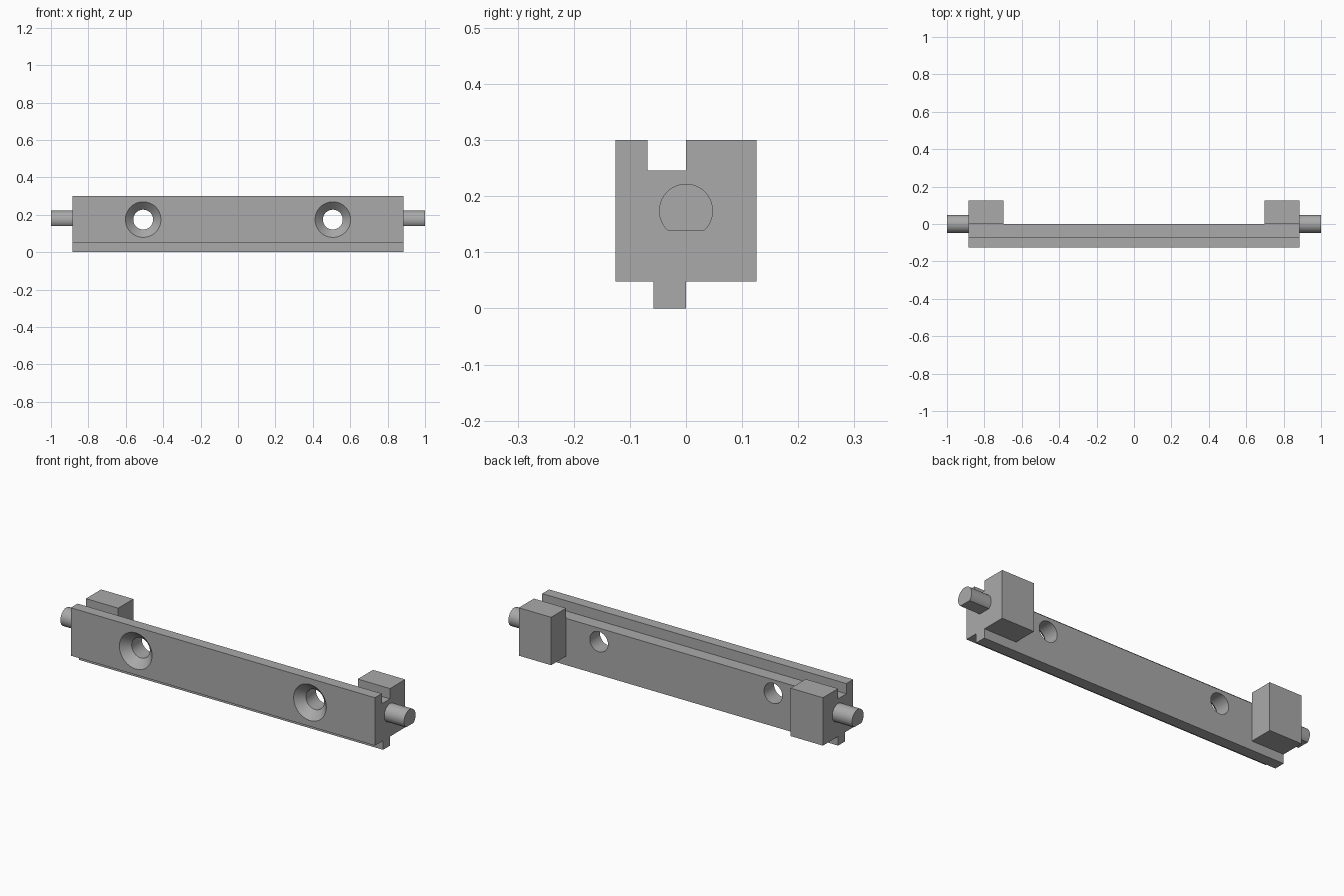
import bpy, bmesh, math

cube = bpy.data.objects.get("Cube")
if cube:
    bpy.data.objects.remove(cube, do_unlink=True)

AXIS_Z = 0.174      # height of pins and screw holes
BODY_X = 0.885      # half length of the rail
HALF = 0.126        # half depth of the body

grey = bpy.data.materials.new("plain grey")
grey.use_nodes = True
colour = (0.4, 0.4, 0.4, 1)
grey.diffuse_color = colour
grey.node_tree.nodes["Principled BSDF"].inputs["Base Color"].default_value = colour


def extrude_x(name, profile, x0, x1):
    """Prism from a (y, z) outline, running from x0 to x1."""
    bm = bmesh.new()
    face = bm.faces.new([bm.verts.new((x0, y, z)) for y, z in profile])
    ext = bmesh.ops.extrude_face_region(bm, geom=[face])
    moved = [v for v in ext["geom"] if isinstance(v, bmesh.types.BMVert)]
    bmesh.ops.translate(bm, verts=moved, vec=(x1 - x0, 0, 0))
    bmesh.ops.recalc_face_normals(bm, faces=bm.faces)
    mesh = bpy.data.meshes.new(name)
    bm.to_mesh(mesh)
    bm.free()
    mesh.materials.append(grey)
    obj = bpy.data.objects.new(name, mesh)
    bpy.context.collection.objects.link(obj)
    return obj


def smooth(obj):
    bpy.ops.object.select_all(action="DESELECT")
    obj.select_set(True)
    bpy.context.view_layer.objects.active = obj
    bpy.ops.object.shade_smooth_by_angle(angle=math.radians(30))


def hole_cutter(name, x):
    """Countersunk screw hole, revolved around the y axis."""
    outline = [(0.105, -HALF - 0.01), (0.053, -HALF + 0.042), (0.053, 0.02)]
    bm = bmesh.new()
    rings = []
    for r, y in outline:
        rings.append([bm.verts.new((x + r * math.cos(a), y, AXIS_Z + r * math.sin(a)))
                      for a in (math.tau * i / 64 for i in range(64))])
    for low, high in zip(rings, rings[1:]):
        for i in range(64):
            j = (i + 1) % 64
            bm.faces.new((low[i], low[j], high[j], high[i]))
    bm.faces.new(rings[0])
    bm.faces.new(rings[-1])
    bmesh.ops.recalc_face_normals(bm, faces=bm.faces)
    mesh = bpy.data.meshes.new(name)
    bm.to_mesh(mesh)
    bm.free()
    mesh.materials.append(grey)
    obj = bpy.data.objects.new(name, mesh)
    bpy.context.collection.objects.link(obj)
    return obj


# Rail with a step along the top and a tongue along the bottom
rail = extrude_x("rail", [
    (-HALF, 0.048), (-0.058, 0.048), (-0.058, 0), (0, 0),
    (0, 0.246), (-0.069, 0.246), (-0.069, 0.3), (-HALF, 0.3)], -BODY_X, BODY_X)

# Screw holes through the rail
for side, sign in (("left", 1), ("right", -1)):
    cutter = hole_cutter(side + "_hole_cutter", sign * 0.507)
    mod = rail.modifiers.new(side + " hole", "BOOLEAN")
    mod.operation = "DIFFERENCE"
    mod.solver = "EXACT"
    mod.object = cutter
    bpy.context.view_layer.objects.active = rail
    bpy.ops.object.modifier_apply(modifier=mod.name)
    bpy.data.objects.remove(cutter, do_unlink=True)
smooth(rail)

# Pin outline: a circle with a flat underside
R = 0.048
cut = math.asin(-0.035 / R)
pin_outline = [(R * math.cos(a), AXIS_Z + R * math.sin(a))
               for a in (cut + (math.pi - 2 * cut) * i / 56 for i in range(57))]
block_outline = [(0, 0.048), (HALF, 0.048), (HALF, 0.3), (0, 0.3)]

# End blocks and pins on both ends
for side, sign in (("left", 1), ("right", -1)):
    extrude_x(side + "_end_block", block_outline, sign * 0.697, sign * BODY_X)
    smooth(extrude_x(side + "_pin", pin_outline, sign * BODY_X, sign))
